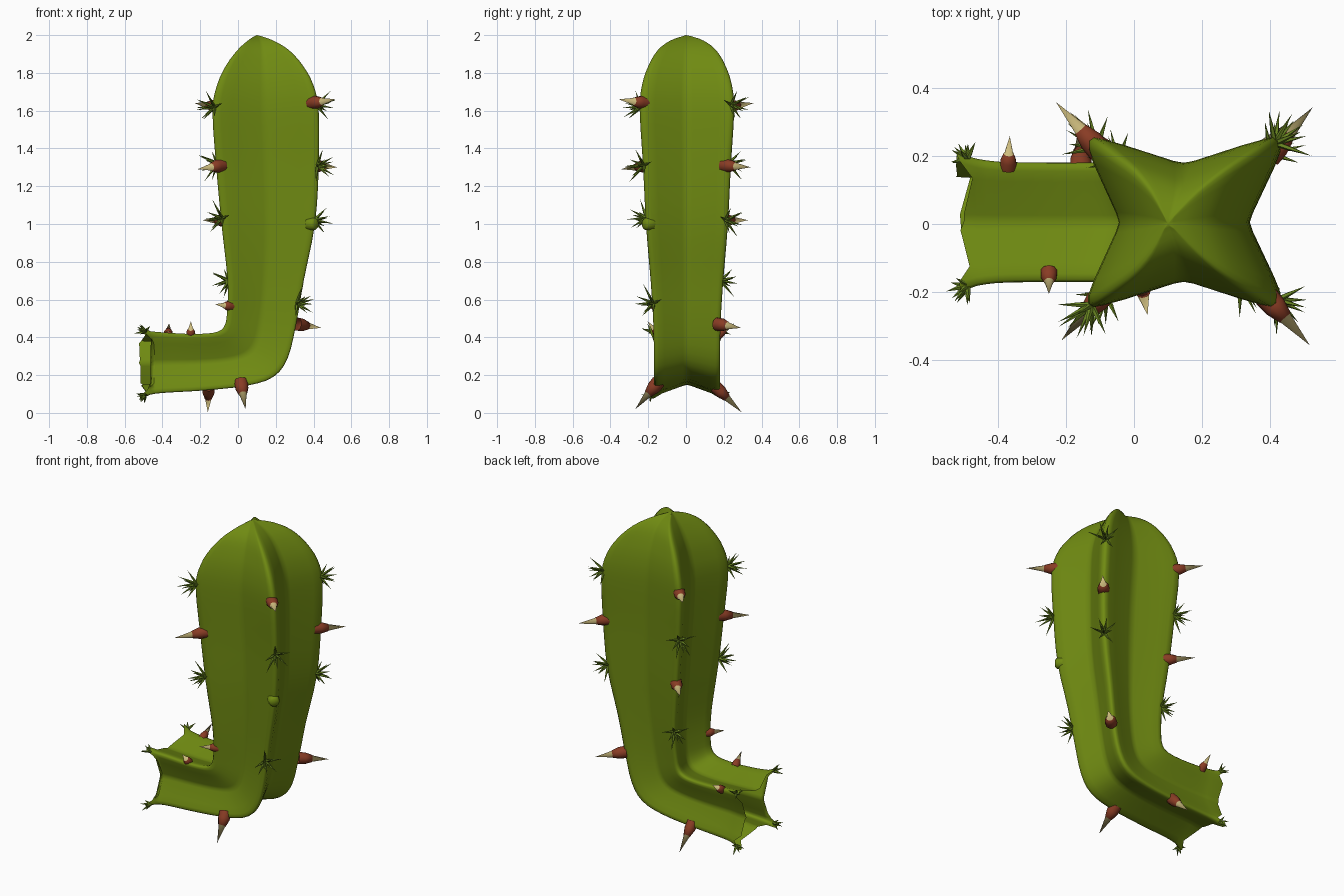
import bpy, bmesh, math, random
from mathutils import Vector

if "Cube" in bpy.data.objects:
    bpy.data.objects.remove(bpy.data.objects["Cube"])

random.seed(4)


def material(name, rgb):
    m = bpy.data.materials.new(name)
    m.diffuse_color = (*rgb, 1)
    m.use_nodes = True
    m.node_tree.nodes["Principled BSDF"].inputs["Base Color"].default_value = m.diffuse_color
    return m


GREEN = material("cactus_green", (0.16, 0.255, 0.006))
NEEDLE = material("needle_green", (0.14, 0.235, 0.015))
RED = material("thorn_red", (0.25, 0.045, 0.018))
CREAM = material("thorn_cream", (0.62, 0.51, 0.21))


def add_object(name, bm, mats, smooth=True):
    me = bpy.data.meshes.new(name)
    bm.to_mesh(me)
    bm.free()
    for m in mats:
        me.materials.append(m)
    for p in me.polygons:
        p.use_smooth = smooth
    ob = bpy.data.objects.new(name, me)
    bpy.context.collection.objects.link(ob)
    return ob


# Body sections: inner ridge x,z / outer ridge x,z / half depth
SECTIONS = [
    (-.48, .435, -.48, .092, .19), (-.40, .428, -.40, .104, .178),
    (-.27, .42, -.17, .118, .175), (-.16, .422, .05, .143, .175),
    (-.10, .435, .19, .19, .175), (-.072, .465, .265, .29, .175),
    (-.06, .53, .31, .47, .178), (-.057, .70, .35, .70, .192),
    (-.09, 1.0, .41, 1.0, .217), (-.118, 1.3, .43, 1.3, .232),
    (-.138, 1.6, .43, 1.6, .25), (-.112, 1.74, .40, 1.74, .237),
    (-.065, 1.84, .345, 1.84, .203), (-.005, 1.92, .272, 1.92, .155),
    (.05, 1.97, .19, 1.97, .09), (.088, 1.995, .12, 1.995, .02),
]

# Four-ridged star cross-section, one quadrant mirrored to four
QUAD = [(.67, 0), (.705, .12), (.93, .68), (.99, .86), (.99, .96), (.94, 1),
        (.83, .975), (.62, .91), (.1, .72)]
STAR = list(QUAD)
STAR += [(0, .70)] + [(-u, v) for u, v in reversed(QUAD)]
STAR += [(u, -v) for u, v in [(-a, b) for a, b in QUAD[1:]]]
STAR += [(0, -.70)] + [(u, -v) for u, v in reversed(QUAD[1:])]


def catmull(a, b, c, d, t):
    return tuple(.5 * (2 * q + (r - p) * t + (2 * p - 5 * q + 4 * r - s) * t * t
                       + (3 * q - p - 3 * r + s) * t ** 3)
                 for p, q, r, s in zip(a, b, c, d))


def place(sec, u, v):
    ix, iz, ox, oz, w = sec
    k = (u + 1) / 2
    return Vector((ix + (ox - ix) * k, v * w + .005, iz + (oz - iz) * k))


# Cactus body, lofted along the bend and left open at the broken end
path = []
n = len(SECTIONS)
for i in range(n - 1):
    q = [SECTIONS[max(0, min(n - 1, i + j))] for j in (-1, 0, 1, 2)]
    path += [catmull(*q, t / 3) for t in range(3)]
path.append(SECTIONS[-1])

bm = bmesh.new()
rings = []
for k, sec in enumerate(path):
    ring = []
    for u, v in STAR:
        p = place(sec, u, v)
        if k == 0:  # ragged torn edge
            if abs(u) > .9 and abs(v) > .8:
                p = place(sec, u * 1.1, v * 1.07)
                p.x -= .035
            elif abs(v) < .3:
                p.x -= .025
            elif abs(u) < .75 and abs(v) > .6:
                p.x += .04 if v < 0 else -.04
            p.x += random.uniform(-.008, .008)
        ring.append(bm.verts.new(p))
    rings.append(ring)
for a, b in zip(rings, rings[1:]):
    for j in range(len(STAR)):
        m = (j + 1) % len(STAR)
        bm.faces.new((a[j], a[m], b[m], b[j]))
top = bm.verts.new((.1, 0, 2.0))
for j in range(len(STAR)):
    bm.faces.new((rings[-1][j], rings[-1][(j + 1) % len(STAR)], top))
bmesh.ops.recalc_face_normals(bm, faces=bm.faces)
# make sure the faces point outward (apex faces must look up)
bm.normal_update()
if sum(f.normal.z for f in top.link_faces) < 0:
    bmesh.ops.reverse_faces(bm, faces=bm.faces)
add_object("cactus_body", bm, [GREEN])


def spike(bm, base, direction, profile, sides):
    """Round spike; profile holds (distance, radius, material) steps ending in a tip."""
    d = Vector(direction).normalized()
    a = d.orthogonal().normalized()
    b = d.cross(a)
    prev = None
    for dist, r, mat in profile:
        c = Vector(base) + d * dist
        if r == 0:
            ring = [bm.verts.new(c)] * sides
        else:
            ring = [bm.verts.new(c + r * (a * math.cos(s) + b * math.sin(s)))
                    for s in (2 * math.pi * j / sides for j in range(sides))]
        if prev:
            for j in range(sides):
                m = (j + 1) % sides
                vs = [prev[j], prev[m], ring[m]] + ([ring[j]] if r else [])
                bm.faces.new(vs).material_index = mat
        prev = ring


def ridge(z, sx, sy):
    """Point on a ridge of the upright part at height z."""
    for a, b in zip(SECTIONS[6:], SECTIONS[7:]):
        if z <= b[1]:
            t = (z - a[1]) / (b[1] - a[1])
            s = [p + (q - p) * t for p, q in zip(a, b)]
            return Vector((s[2] if sx > 0 else s[0], sy * s[4], z))


def thorn(name, base, tip, size):
    base, tip = Vector(base), Vector(tip)
    L = (tip - base).length
    bm = bmesh.new()
    spike(bm, base, tip - base, [(0, .036 * size, 0), (L * .22, .034 * size, 0),
                                 (L * .45, .021 * size, 0), (L * .45, .019 * size, 1),
                                 (L, 0, 1)], 10)
    add_object(name, bm, [RED, CREAM])


def needles(name, base, out, length=.11, count=10):
    out = Vector(out).normalized()
    a = out.orthogonal().normalized()
    b = out.cross(a)
    bm = bmesh.new()
    for j in range(count):
        s = j * 2.4
        lean = .25 + 1.1 * j / count
        d = out * math.cos(lean) + (a * math.cos(s) + b * math.sin(s)) * math.sin(lean)
        L = length * random.uniform(.8, 1.1)
        spike(bm, base, d, [(0, .009, 0), (L * .4, .007, 0), (L, 0, 0)], 5)
    add_object(name, bm, [NEEDLE], False)


# Thorns on the upright ridges: height, x side, y side, tip rise
for i, (z, sx, sy, rise) in enumerate([(1.64, 1, -1, .02), (1.31, 1, 1, -.01),
                                       (1.31, -1, -1, -.02), (1.62, -1, 1, .02),
                                       (1.02, -1, 1, .0)]):
    p = ridge(z, sx, sy)
    thorn(f"thorn_{i}", p - Vector((sx * .035, sy * .035, 0)),
          p + Vector((sx * .095, sy * .11, rise)), 1)

# Thorns around the bend and along the arm: base, tip, size
for i, (b, t, s) in enumerate([
        ((.31, .165, .47), (.44, .29, .45), 1),
        ((-.035, -.15, .565), (-.12, -.22, .575), .75),
        ((-.37, .165, .41), (-.365, .258, .475), .7),
        ((-.25, -.14, .41), (-.25, -.205, .485), .7),
        ((.015, -.145, .165), (.04, -.268, .02), 1.05),
        ((-.155, .155, .14), (-.16, .295, .003), .95)]):
    thorn(f"arm_thorn_{i}", b, t, s)

# Needle clusters on the upright ridges
for i, (z, sx, sy) in enumerate([(1.62, -1, -1), (1.31, 1, -1), (1.63, 1, 1),
                                 (1.02, 1, 1), (1.32, -1, 1), (1.03, -1, -1),
                                 (.70, -1, 1), (.58, 1, -1)]):
    needles(f"needle_cluster_{i}", ridge(z, sx, sy) - Vector((sx, sy, 0)) * .01,
            (sx, sy, 0))

# Small needle tufts at the torn arm end
for i, (y, z) in enumerate([(-.18, .43), (.19, .43), (-.185, .095), (.19, .095)]):
    needles(f"end_tuft_{i}", (-.49, y, z), (-.6, y * 3, (z - .27) * 2), .06, 5)

# Bare green stub on the front right ridge
bm = bmesh.new()
p = ridge(1.0, 1, -1)
spike(bm, p - Vector((.03, -.03, 0)), (1, -1, 0),
      [(0, .036, 0), (.035, .032, 0), (.045, .022, 0), (.047, 0, 0)], 10)
add_object("bare_stub", bm, [GREEN])
